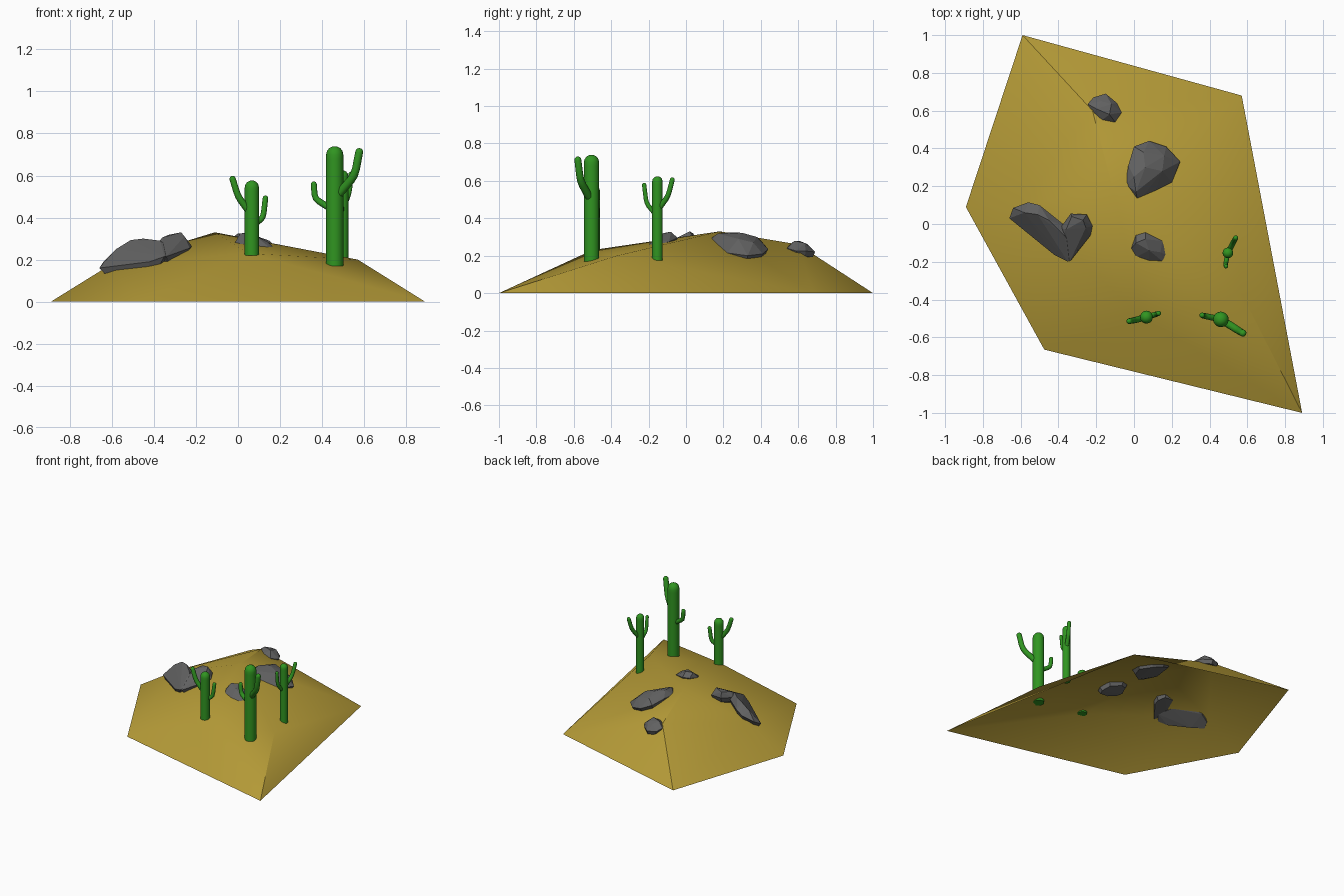
import bpy, bmesh, math
from mathutils import Vector

if "Cube" in bpy.data.objects:
    bpy.data.objects.remove(bpy.data.objects["Cube"])


def material(name, rgb):
    m = bpy.data.materials.new(name)
    m.diffuse_color = (*rgb, 1)
    m.use_nodes = True
    m.node_tree.nodes["Principled BSDF"].inputs["Base Color"].default_value = m.diffuse_color
    return m


SAND = material("sand", (0.48, 0.34, 0.04))
GREEN = material("cactus green", (0.03, 0.30, 0.015))
GREY = material("stone", (0.12, 0.12, 0.12))


def make(name, bm, mat, angle=None):
    me = bpy.data.meshes.new(name)
    bm.to_mesh(me)
    bm.free()
    ob = bpy.data.objects.new(name, me)
    bpy.context.collection.objects.link(ob)
    me.materials.append(mat)
    if angle:
        bpy.ops.object.select_all(action='DESELECT')
        ob.select_set(True)
        bpy.context.view_layer.objects.active = ob
        bpy.ops.object.shade_smooth_by_angle(angle=math.radians(angle))
    return ob


# Dune: open five-sided sheet (0-4 rim) with inner high points (5-9)
bm = bmesh.new()
v = [bm.verts.new(p) for p in (
    (-.59, 1, 0), (.57, .68, 0), (.89, -1, 0), (-.475, -.665, 0), (-.89, .09, 0),
    (.57, -.37, .2), (.05, -.5, .23), (-.11, .18, .33), (-.6, .1, .18), (-.22, .6, .26))]
for f in ((2, 1, 5), (3, 2, 6), (2, 5, 6), (5, 1, 7), (5, 7, 6), (1, 9, 7), (1, 0, 9),
          (0, 4, 8), (0, 8, 9), (9, 8, 7), (4, 3, 8), (3, 6, 8), (8, 6, 7)):
    face = bm.faces.new([v[i] for i in f])
    face.normal_update()
    if face.normal.z < 0:
        face.normal_flip()
make("sand_dune", bm, SAND, 30)


# Rounded-end tube along a path, used for trunks and arms
def tube(name, path, r0, r1, sides=16):
    pts = [Vector(p) for p in path]
    end = (pts[-1] - pts[-2]).normalized()
    tip = pts[-1] - end * r1
    pts[-1] = tip
    n = len(pts)
    radii = [r0 + (r1 - r0) * i / (n - 1) for i in range(n)]
    for a in (25, 50, 75):
        pts.append(tip + end * r1 * math.sin(math.radians(a)))
        radii.append(r1 * math.cos(math.radians(a)))
    bm = bmesh.new()
    rings = []
    for i, p in enumerate(pts):
        d = (pts[min(i + 1, len(pts) - 1)] - pts[max(i - 1, 0)]).normalized()
        u = d.cross(Vector((.3, 1, 0))).normalized()
        w = d.cross(u)
        rings.append([bm.verts.new(p + (u * math.cos(t) + w * math.sin(t)) * radii[i])
                      for t in (2 * math.pi * k / sides for k in range(sides))])
    for a, b in zip(rings, rings[1:]):
        for k in range(sides):
            j = (k + 1) % sides
            bm.faces.new((a[k], a[j], b[j], b[k]))
    bm.faces.new(rings[0])
    bm.faces.new(rings[-1])
    bmesh.ops.recalc_face_normals(bm, faces=bm.faces)
    make(name, bm, GREEN, 40)


# Cactus: trunk plus two upturned arms (root z, elbow, tip)
def cactus(name, x, y, z0, z1, r, arms):
    tube(name + "_trunk", [(x, y, z0), (x, y, z1 - r * 1.5), (x, y, z1)], r, r, 20)
    for i, (rz, elbow, tip, ar) in enumerate(arms):
        root, e, t = Vector((x, y, rz)), Vector(elbow), Vector(tip)
        path = [root, root.lerp(e, .8), e.lerp(root, .06).lerp(t, .06), e.lerp(t, .25), t]
        tube(f"{name}_arm_{i + 1}", path, ar, ar * .9, 12)


cactus("large_cactus", .46, -.505, .17, .74, .041, [
    (.49, (.555, -.565, .60), (.58, -.58, .73), .021),
    (.43, (.365, -.485, .49), (.36, -.483, .572), .016)])
cactus("front_cactus", .066, -.493, .22, .577, .034, [
    (.41, (.0, -.51, .5), (-.03, -.515, .598), .017),
    (.36, (.12, -.477, .40), (.132, -.472, .505), .015)])
cactus("side_cactus", .497, -.153, .175, .625, .028, [
    (.41, (.485, -.212, .48), (.487, -.225, .59), .013),
    (.44, (.527, -.095, .52), (.54, -.07, .618), .015)])


# Rock: convex hull of a rim, a lowered inset copy of it, and top points
def rock(name, rim, top, drop):
    rim = [Vector(p) for p in rim]
    c = sum(rim, Vector()) / len(rim)
    low = [c + (p - c) * .85 - Vector((0, 0, drop)) for p in rim]
    bm = bmesh.new()
    for p in rim + low + [Vector(t) for t in top]:
        bm.verts.new(p)
    res = bmesh.ops.convex_hull(bm, input=bm.verts)
    loose = [x for x in bm.verts if not x.link_faces]
    bmesh.ops.delete(bm, geom=loose, context='VERTS')
    bmesh.ops.recalc_face_normals(bm, faces=bm.faces)
    make(name, bm, GREY)


rock("back_rock",
     [(-.245, .635, .245), (-.215, .575, .25), (-.175, .545, .25), (-.10, .54, .24),
      (-.065, .59, .225), (-.09, .64, .225), (-.15, .69, .22), (-.215, .67, .225)],
     [(-.2, .61, .278), (-.13, .58, .28), (-.12, .635, .268), (-.17, .65, .262)], .03)
rock("middle_rock",
     [(-.045, .21, .29), (.02, .115, .28), (.10, .14, .24), (.2, .22, .215),
      (.245, .33, .2), (.17, .41, .21), (.08, .44, .235), (0, .41, .27), (-.03, .31, .29)],
     [(.01, .17, .318), (.0, .25, .325), (.06, .3, .322), (.15, .28, .29), (.16, .36, .27),
      (.05, .38, .30)], .04)
rock("left_rock_long_lobe",
     [(-.66, .03, .16), (-.64, .085, .19), (-.56, .115, .225), (-.5, .10, .25),
      (-.35, -.02, .26), (-.3, -.14, .24), (-.35, -.2, .215), (-.42, -.165, .19),
      (-.57, -.04, .165)],
     [(-.51, .05, .293), (-.45, .02, .3), (-.37, -.06, .29), (-.58, .06, .25)], .035)
rock("left_rock_short_lobe",
     [(-.335, .055, .28), (-.25, .05, .28), (-.22, -.01, .265), (-.23, -.06, .255),
      (-.34, -.2, .215), (-.4, -.1, .235), (-.39, -.02, .27)],
     [(-.33, .04, .318), (-.27, .02, .33), (-.255, -.02, .31), (-.36, -.03, .305)], .035)
rock("front_rock",
     [(-.015, -.13, .28), (.01, -.06, .295), (.06, -.045, .295), (.15, -.09, .275),
      (.175, -.165, .255), (.16, -.205, .25), (.08, -.205, .255), (.01, -.175, .27)],
     [(.01, -.10, .325), (.06, -.08, .328), (.08, -.14, .315), (.14, -.15, .285)], .03)
